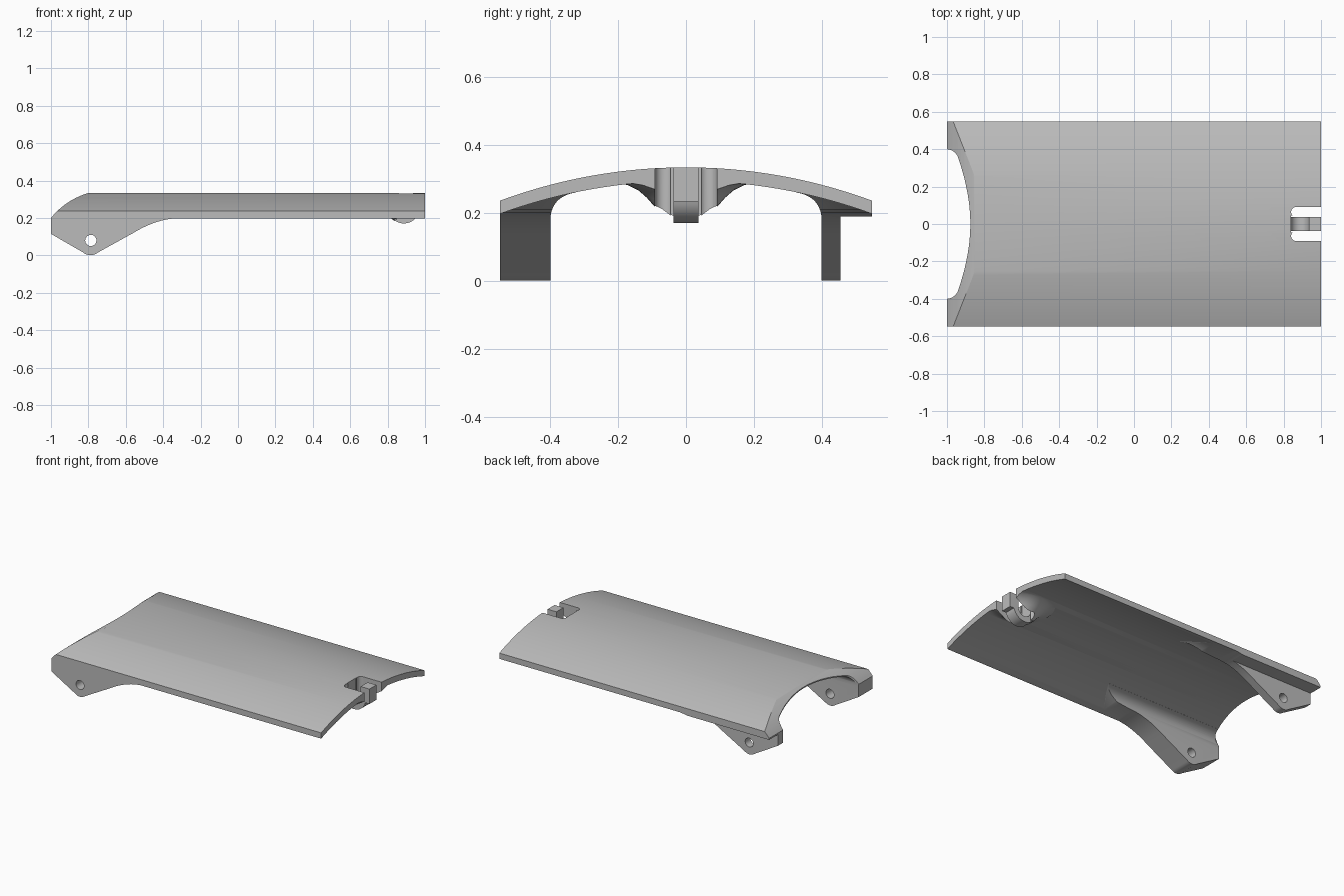
import bpy, bmesh, math

cube = bpy.data.objects.get("Cube")
if cube:
    bpy.data.objects.remove(cube, do_unlink=True)

HALF_W = 0.548
grey = bpy.data.materials.new("light_grey")
grey.use_nodes = True
grey.diffuse_color = (0.5, 0.5, 0.5, 1)
grey.node_tree.nodes["Principled BSDF"].inputs["Base Color"].default_value = (0.5, 0.5, 0.5, 1)


def finish(name, bm):
    bmesh.ops.recalc_face_normals(bm, faces=bm.faces)
    mesh = bpy.data.meshes.new(name)
    bm.to_mesh(mesh)
    bm.free()
    mesh.materials.append(grey)
    obj = bpy.data.objects.new(name, mesh)
    bpy.context.collection.objects.link(obj)
    return obj


def prism(name, outline, axis, low, high):
    """Extrude a 2D outline along one axis; the other two keep their order."""
    bm = bmesh.new()

    def place(p, d):
        co = list(p)
        co.insert("xyz".index(axis), d)
        return bm.verts.new(co)

    a = [place(p, low) for p in outline]
    b = [place(p, high) for p in outline]
    n = len(outline)
    bm.faces.new(a)
    bm.faces.new(b[::-1])
    for i in range(n):
        bm.faces.new((a[i], a[(i + 1) % n], b[(i + 1) % n], b[i]))
    return finish(name, bm)


def arc(cx, cy, r, start, end, steps=16):
    angles = [math.radians(start + (end - start) * i / steps) for i in range(steps + 1)]
    return [(cx + r * math.cos(t), cy + r * math.sin(t)) for t in angles]


def bezier(p0, p1, p2, steps=12):
    ts = [i / steps for i in range(steps + 1)]
    return [tuple((1 - t) ** 2 * a + 2 * t * (1 - t) * b + t * t * c
                  for a, b, c in zip(p0, p1, p2)) for t in ts]


def combine(target, other, operation):
    mod = target.modifiers.new("bool", 'BOOLEAN')
    mod.operation, mod.solver, mod.object = operation, 'EXACT', other
    bpy.ops.object.select_all(action='DESELECT')
    bpy.context.view_layer.objects.active = target
    target.select_set(True)
    bpy.ops.object.modifier_apply(modifier=mod.name)
    bpy.data.objects.remove(other, do_unlink=True)


# Arched cover: constant cross-section along x
def crown(radius, top, steps=48):
    ys = [-HALF_W + 2 * HALF_W * i / steps for i in range(steps + 1)]
    return [(y, top - radius + math.sqrt(radius ** 2 - y * y)) for y in ys]


cover = prism("arched_cover", crown(1.58, 0.335) + crown(1.6, 0.295)[::-1], "x", -1.05, 1)

# Hinge ears: filleted section trimmed to the side outline
ear_side = ([(-1.05, 0.4), (-1.05, 0.144), (-1, 0.115)]
            + bezier((-0.83, 0.017), (-0.79, -0.014), (-0.75, 0.015))
            + bezier((-0.56, 0.12), (-0.43, 0.2), (-0.3, 0.2))
            + [(-0.2, 0.21), (-0.08, 0.26), (-0.08, 0.4)])
for side in (-1, 1):
    section = ([(0.4, -0.1)] + bezier((0.4, 0.185), (0.395, 0.25), (0.325, 0.261))
               + [(0.325, 0.275), (HALF_W, 0.215), (HALF_W, -0.1)])
    ear = prism("hinge_ear", [(side * y, z) for y, z in section], "x", -1.05, 0)
    combine(ear, prism("ear_trim", ear_side, "y", -0.7, 0.7), 'INTERSECT')
    if side > 0:
        # Back ear is stepped in from the rim
        step = [(0.455, -0.2), (0.7, -0.2), (0.7, 0.19), (0.455, 0.19)]
        combine(ear, prism("ear_step", step, "x", -1.2, 0.2), 'DIFFERENCE')
    combine(cover, ear, 'UNION')

# Boss under the latch: lathe with a flared foot
bm = bmesh.new()
boss_profile = [(0, 0.172), (0.035, 0.176), (0.07, 0.2), (0.095, 0.222), (0.115, 0.245),
                (0.14, 0.267), (0.17, 0.282), (0.205, 0.29), (0.205, 0.3), (0, 0.3)]
verts = [bm.verts.new((0.885 + r, 0, z)) for r, z in boss_profile]
edges = [bm.edges.new(pair) for pair in zip(verts, verts[1:])]
bmesh.ops.spin(bm, geom=verts + edges, cent=(0.885, 0, 0), axis=(0, 0, 1),
               angle=math.tau, steps=40)
bmesh.ops.remove_doubles(bm, verts=bm.verts, dist=0.0001)
boss = finish("latch_boss", bm)
combine(cover, boss, 'UNION')

# Rounded nose and square ends
nose = bezier((-1, 0.2), (-0.92, 0.3), (-0.79, 0.337))
envelope = nose + [(-0.79, 0.5), (1, 0.5), (1, -0.2), (-1, -0.2)]
combine(cover, prism("end_trim", envelope, "y", -0.8, 0.8), 'INTERSECT')

# Curved opening between the ears
half = (bezier((-1, 0.4), (-0.95, 0.395), (-0.937, 0.345), 8)
        + bezier((-0.937, 0.345), (-0.875, 0.16), (-0.875, 0), 16)[1:])
opening = [(-1.2, 0.4)] + half + [(x, -y) for x, y in half[-2::-1]] + [(-1.2, -0.4)]
combine(cover, prism("opening_cut", opening, "z", -0.2, 0.6), 'DIFFERENCE')

# Hinge pin holes
pin = prism("pin_hole", arc(-0.787, 0.08, 0.03, 0, 345, 23), "y", -0.8, 0.8)
combine(cover, pin, 'DIFFERENCE')

# Latch slots with rounded inner ends, and room for the hook
for side in (-1, 1):
    slot = arc(0.867, side * 0.064, 0.027, 90, 270) + [(1.2, side * 0.064 - 0.027),
                                                     (1.2, side * 0.064 + 0.027)]
    combine(cover, prism("slot_cut", slot, "z", 0, 0.6), 'DIFFERENCE')
room = [(0.84, -0.045), (1.2, -0.045), (1.2, 0.045), (0.84, 0.045)]
combine(cover, prism("hook_room", room, "z", 0, 0.6), 'DIFFERENCE')

# Springy hook: U loop ending in a square catch
loop = (arc(0.887, 0.256, 0.085, 170, 346, 24) + [(1, 0.235), (1, 0.335), (0.935, 0.335)]
        + arc(0.887, 0.256, 0.048, 0, -180, 20) + [(0.839, 0.333), (0.81, 0.333)])
hook = prism("latch_hook", loop, "y", -0.037, 0.037)

for obj in (cover, hook):
    bpy.ops.object.select_all(action='DESELECT')
    bpy.context.view_layer.objects.active = obj
    obj.select_set(True)
    bpy.ops.object.shade_smooth_by_angle(angle=math.radians(25))
